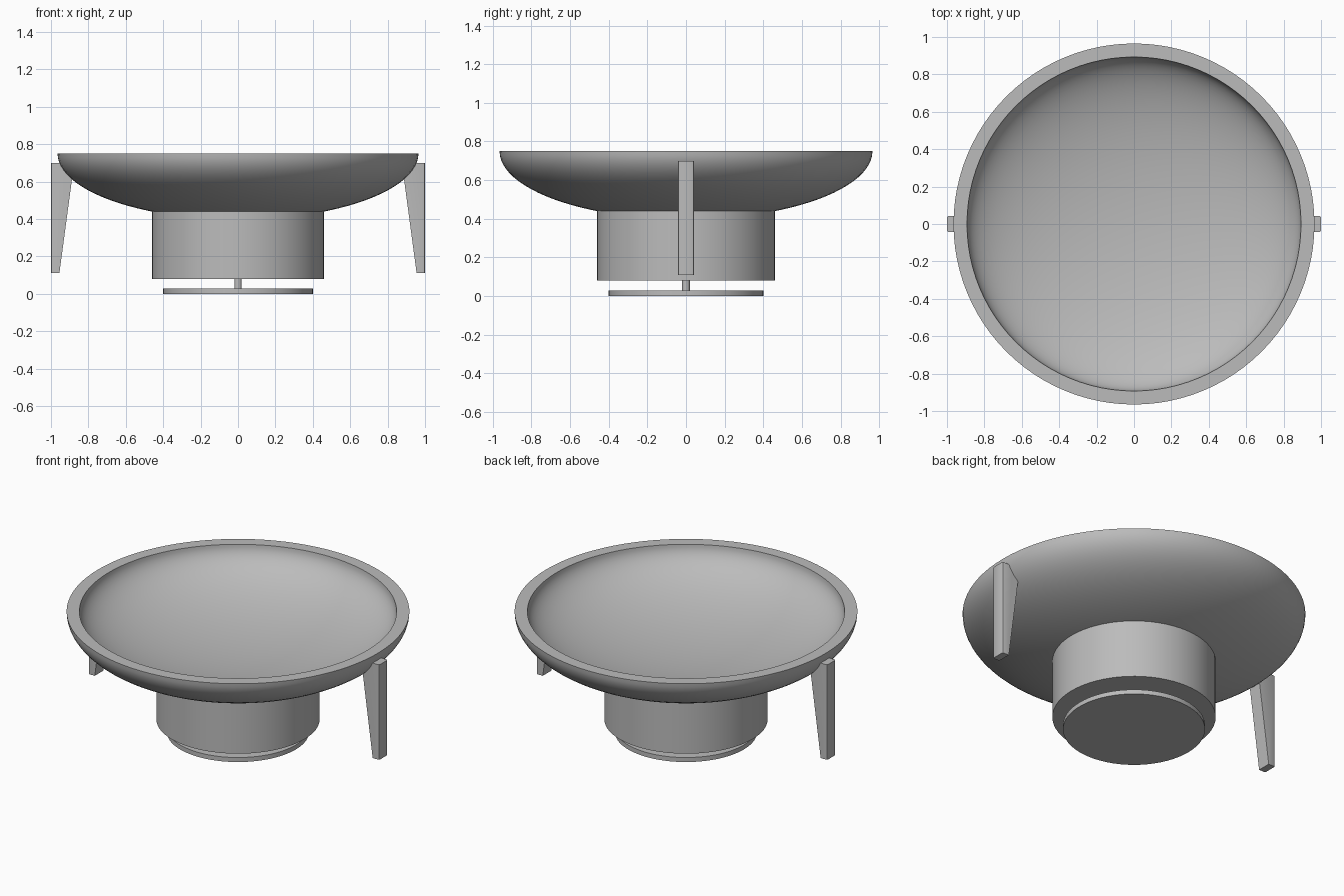
import bpy, bmesh, math

if "Cube" in bpy.data.objects:
    bpy.data.objects.remove(bpy.data.objects["Cube"])

grey = bpy.data.materials.new("plain grey")
grey.diffuse_color = (0.5, 0.5, 0.5, 1)
grey.use_nodes = True
grey.node_tree.nodes["Principled BSDF"].inputs["Base Color"].default_value = grey.diffuse_color


def finish(name, bm, smooth=True):
    bmesh.ops.recalc_face_normals(bm, faces=bm.faces)
    me = bpy.data.meshes.new(name)
    bm.to_mesh(me)
    bm.free()
    me.materials.append(grey)
    ob = bpy.data.objects.new(name, me)
    bpy.context.collection.objects.link(ob)
    if smooth:
        bpy.ops.object.select_all(action='DESELECT')
        ob.select_set(True)
        bpy.context.view_layer.objects.active = ob
        bpy.ops.object.shade_smooth_by_angle(angle=math.radians(30))
    return ob


def lathe(name, profile, steps=96):
    """Spin an (r, z) profile around the z axis."""
    bm = bmesh.new()
    vs = [bm.verts.new((r, 0, z)) for r, z in profile]
    es = [bm.edges.new(p) for p in zip(vs, vs[1:])]
    bmesh.ops.spin(bm, geom=vs + es, cent=(0, 0, 0), axis=(0, 0, 1),
                   angle=2 * math.pi, steps=steps)
    bmesh.ops.remove_doubles(bm, verts=bm.verts, dist=1e-5)
    return finish(name, bm)


def cylinder(name, r, z0, z1, steps=64):
    return lathe(name, [(0, z0), (r, z0), (r, z1), (0, z1)], steps)


def arc(a, b, n=24):
    """Quarter ellipse from the bottom centre up to the rim."""
    return [(a * math.sin(t), 0.75 - b * math.cos(t))
            for t in (math.pi / 2 * i / n for i in range(n + 1))]


# bowl with a flat rim
lathe("bowl", arc(0.965, 0.353) + arc(0.893, 0.283)[::-1])

# pedestal, thin post and foot plate
cylinder("pedestal", 0.46, 0.08, 0.44)
cylinder("post", 0.02, 0.02, 0.10, 24)
cylinder("foot_plate", 0.40, 0.0, 0.028)

# tapered side legs
for side, s in (("left", -1), ("right", 1)):
    outline = [(1.0, 0.11), (1.0, 0.70), (0.93, 0.70), (0.888, 0.61), (0.955, 0.11)]
    bm = bmesh.new()
    face = bm.faces.new([bm.verts.new((s * x, -0.042, z)) for x, z in outline])
    ext = bmesh.ops.extrude_face_region(bm, geom=[face])
    bmesh.ops.translate(bm, vec=(0, 0.084, 0),
                        verts=[v for v in ext["geom"] if isinstance(v, bmesh.types.BMVert)])
    bmesh.ops.recalc_face_normals(bm, faces=bm.faces)
    # soften the long outer edges
    edges = [e for e in bm.edges if all(abs(v.co.x) > 0.99 for v in e.verts)
             and abs(e.verts[0].co.z - e.verts[1].co.z) > 0.1]
    bmesh.ops.bevel(bm, geom=edges, offset=0.008, segments=2, affect='EDGES', profile=0.5)
    finish(side + "_leg", bm)
